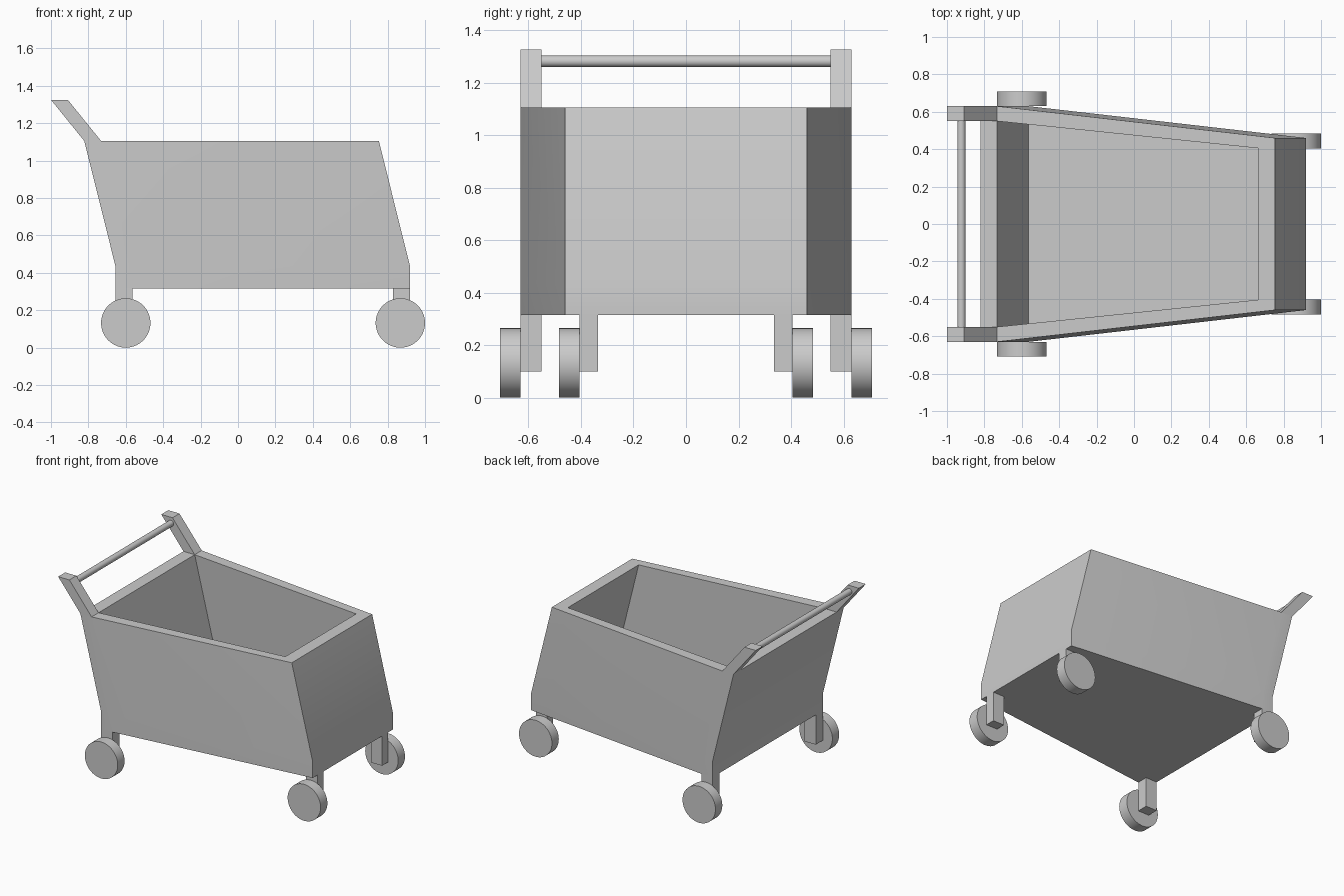
import bpy, bmesh, math
from mathutils import Vector

cube = bpy.data.objects.get("Cube")
if cube:
    bpy.data.objects.remove(cube, do_unlink=True)

grey = bpy.data.materials.new("plain_grey")
grey.use_nodes = True
grey.diffuse_color = (0.6, 0.6, 0.6, 1)
grey.node_tree.nodes["Principled BSDF"].inputs["Base Color"].default_value = grey.diffuse_color

FLOOR, BEND, RIM, TOP = 0.315, 0.435, 1.105, 1.325   # main heights
LEAN = -0.167                                       # backward lean of the walls at the rim


def finish(obj):
    obj.data.materials.append(grey)
    bpy.ops.object.select_all(action='DESELECT')
    obj.select_set(True)
    bpy.context.view_layer.objects.active = obj
    bpy.ops.object.shade_smooth_by_angle(angle=math.radians(30))
    return obj


def loft(name, sections):
    """Skin a stack of (outline, z, x shift) sections and cap both ends."""
    bm = bmesh.new()
    rings = [[bm.verts.new((x + dx, y, z)) for x, y in outline] for outline, z, dx in sections]
    for low, high in zip(rings, rings[1:]):
        for i in range(len(low)):
            j = (i + 1) % len(low)
            bm.faces.new((low[i], low[j], high[j], high[i]))
    bm.faces.new(rings[0])
    bm.faces.new(rings[-1])
    bmesh.ops.remove_doubles(bm, verts=bm.verts[:], dist=0.0001)
    bmesh.ops.recalc_face_normals(bm, faces=bm.faces[:])
    mesh = bpy.data.meshes.new(name)
    bm.to_mesh(mesh)
    bm.free()
    obj = bpy.data.objects.new(name, mesh)
    bpy.context.collection.objects.link(obj)
    return finish(obj)


def mirrored(half):
    return half + [(x, -y) for x, y in reversed(half)]


def rect(x0, x1, y0, y1):
    return [(x0, y0), (x1, y0), (x1, y1), (x0, y1)]


def cylinder(name, radius, length, location, sides):
    bpy.ops.mesh.primitive_cylinder_add(vertices=sides, radius=radius, depth=length,
                                        location=location, rotation=(math.pi / 2, 0, 0))
    obj = bpy.context.object
    obj.name = name
    return finish(obj)


# Tapered basket, hollow down to the base slab
outer = mirrored([(-0.655, 0.63), (-0.565, 0.63), (0.92, 0.46)])
inner = mirrored([(-0.565, 0.55), (-0.565, 0.55), (0.83, 0.405)])
loft("basket", [(outer, FLOOR, 0), (outer, BEND, 0), (outer, RIM, LEAN),
                (inner, RIM, LEAN), (inner, BEND, 0)])

for side, label in ((1, "left"), (-1, "right")):
    end = "back" if side > 0 else "front"
    # Handle posts and legs
    post = rect(-0.655, -0.565, side * 0.55, side * 0.63)
    loft(f"handle_post_{end}", [(post, RIM, LEAN), (post, TOP, -0.345)])
    loft(f"rear_leg_{end}", [(post, 0.1, 0), (post, FLOOR, 0)])
    loft(f"nose_leg_{end}", [(rect(0.83, 0.92, side * 0.335, side * 0.405), 0.1, 0),
                             (rect(0.83, 0.92, side * 0.335, side * 0.405), FLOOR, 0)])
    # Wheels on the outside of the legs
    cylinder(f"rear_wheel_{end}", 0.132, 0.078, (-0.6, side * 0.669, 0.132), 64)
    cylinder(f"nose_wheel_{end}", 0.132, 0.078, (0.868, side * 0.444, 0.132), 64)

# Push bar
cylinder("push_bar", 0.022, 1.1, (-0.923, 0, 1.281), 32)
